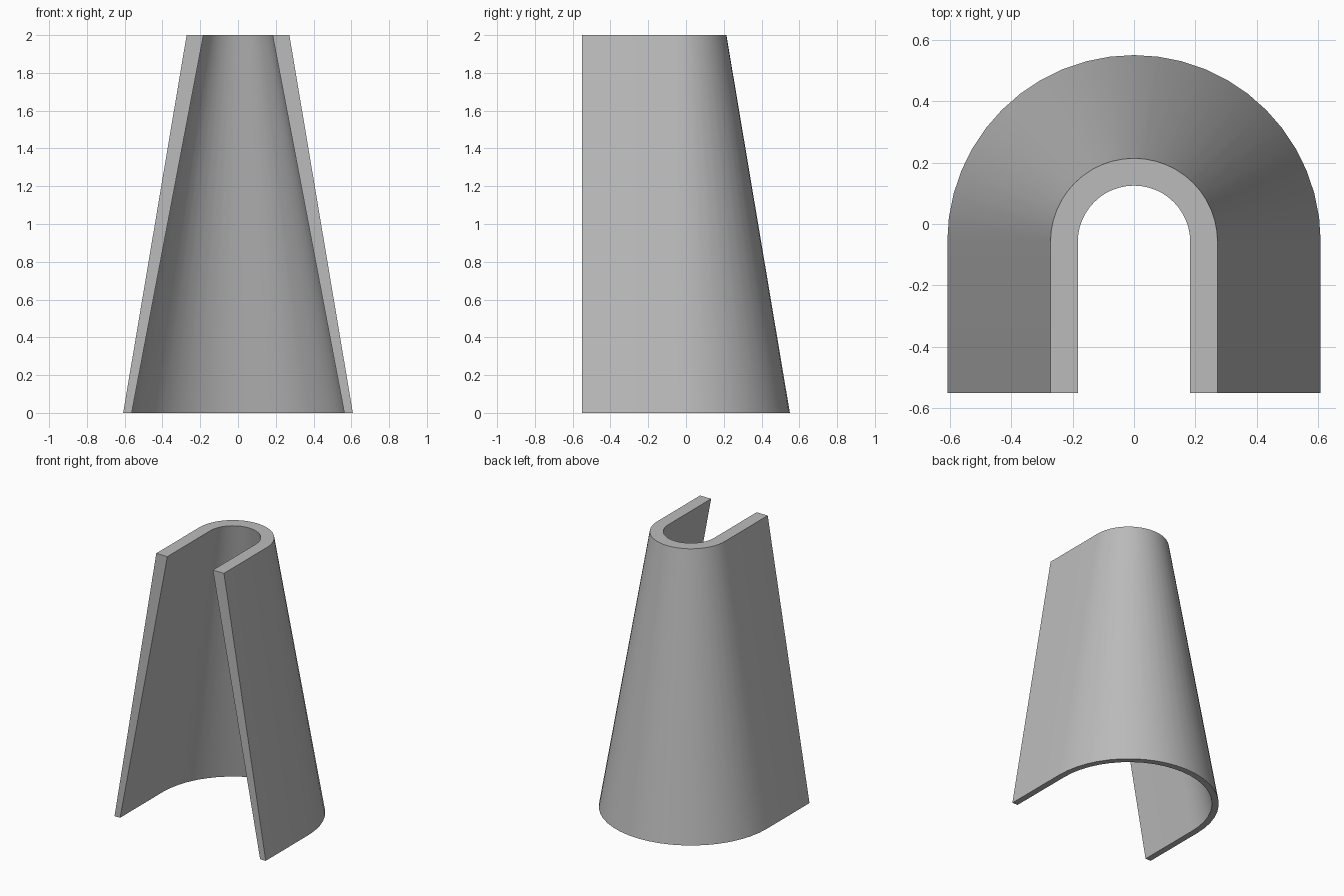
import bpy, bmesh, math

cube = bpy.data.objects.get("Cube")
if cube:
    bpy.data.objects.remove(cube, do_unlink=True)

FRONT_Y, CENTRE_Y, HEIGHT, STEPS = -0.55, -0.058, 2.0, 24

grey = bpy.data.materials.new("plain grey")
grey.use_nodes = True
colour = (0.5, 0.5, 0.5, 1)
grey.diffuse_color = colour
grey.node_tree.nodes["Principled BSDF"].inputs["Base Color"].default_value = colour


def u_profile(bm, radius, z):
    """U-shaped outline, open to the front: straight legs and a round back."""
    points = [(radius, FRONT_Y)]
    for i in range(STEPS + 1):
        a = math.pi * i / STEPS
        points.append((radius * math.cos(a), CENTRE_Y + radius * math.sin(a)))
    points.append((-radius, FRONT_Y))
    return [bm.verts.new((x, y, z)) for x, y in points]


# Tapered shell: loft between four U outlines, running round its section
bm = bmesh.new()
rings = [u_profile(bm, 0.608, 0), u_profile(bm, 0.272, HEIGHT),
         u_profile(bm, 0.183, HEIGHT), u_profile(bm, 0.563, 0)]
for k in range(4):
    a, b = rings[k], rings[(k + 1) % 4]
    for i in range(len(a) - 1):
        bm.faces.new((a[i], a[i + 1], b[i + 1], b[i]))

# Front end caps of the two legs
for end in (0, -1):
    bm.faces.new([ring[end] for ring in rings])
bmesh.ops.recalc_face_normals(bm, faces=bm.faces[:])

mesh = bpy.data.meshes.new("tapered_shell")
bm.to_mesh(mesh)
bm.free()
mesh.materials.append(grey)
shell = bpy.data.objects.new("tapered_shell", mesh)
bpy.context.collection.objects.link(shell)

# Smooth round back, sharp rims
bpy.ops.object.select_all(action='DESELECT')
shell.select_set(True)
bpy.context.view_layer.objects.active = shell
bpy.ops.object.shade_smooth_by_angle(angle=math.radians(30))
